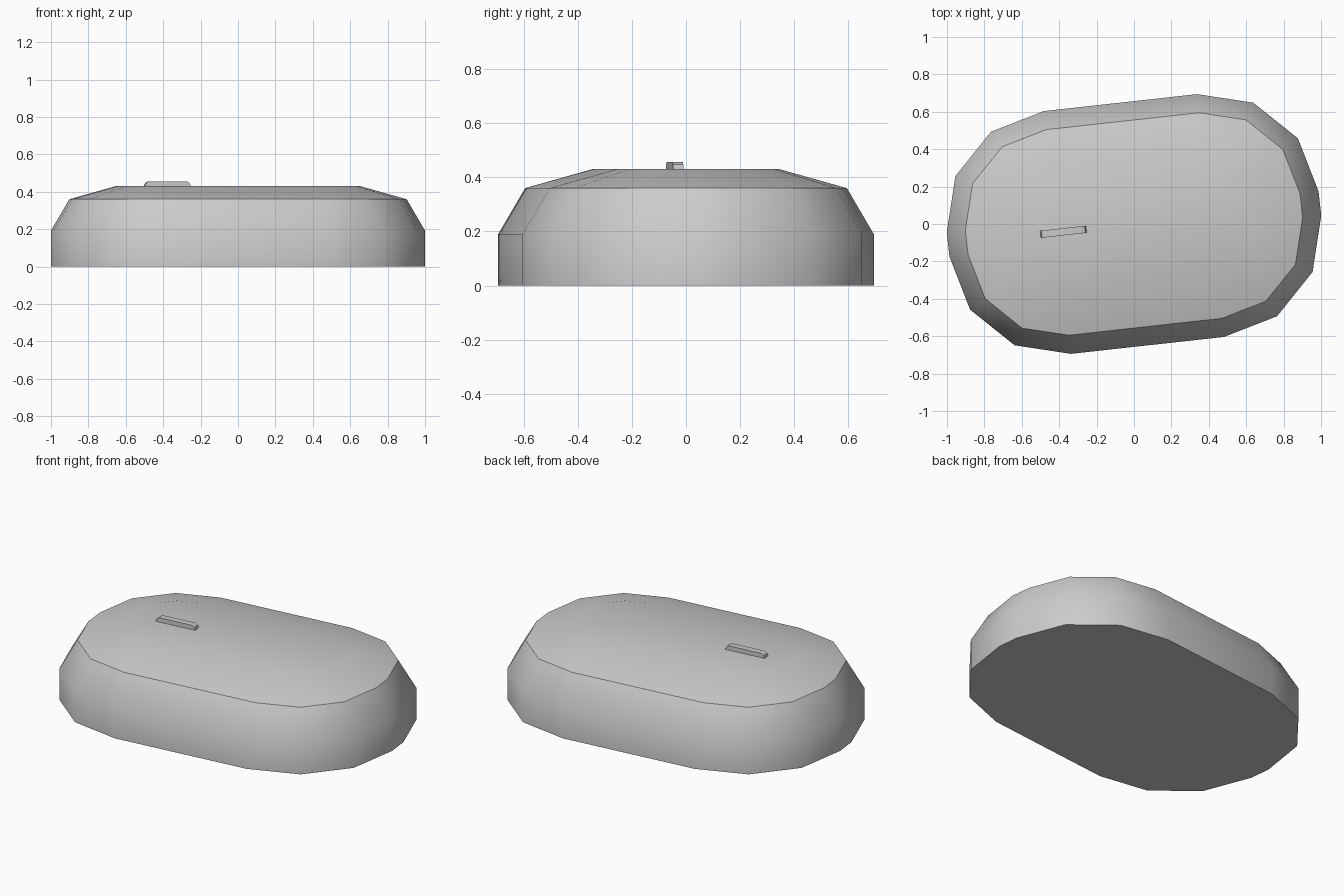
import bpy, bmesh, math

if "Cube" in bpy.data.objects:
    bpy.data.objects.remove(bpy.data.objects["Cube"])

TURN = math.radians(6.3)


def finish(name, bm):
    bmesh.ops.recalc_face_normals(bm, faces=bm.faces)
    mesh = bpy.data.meshes.new(name)
    bm.to_mesh(mesh)
    bm.free()
    obj = bpy.data.objects.new(name, mesh)
    bpy.context.collection.objects.link(obj)
    obj.rotation_euler.z = TURN
    bpy.ops.object.select_all(action='DESELECT')
    obj.select_set(True)
    bpy.context.view_layer.objects.active = obj
    bpy.ops.object.shade_smooth_by_angle(angle=math.radians(35))
    return obj


def rounded_outline(cx, cy, r, steps=3):
    pts = []
    for q, (sx, sy) in enumerate([(1, 1), (-1, 1), (-1, -1), (1, -1)]):
        for i in range(steps + 1):
            a = math.pi / 2 * (q + i / steps)
            pts.append((sx * cx + r * math.cos(a), sy * cy + r * math.sin(a)))
    return pts


# Body: rounded rectangle stepped inwards towards the top
bm = bmesh.new()
rings = []
for z, inset in [(0, 0), (0.19, 0), (0.36, 0.1), (0.43, 0.35)]:
    rings.append([bm.verts.new((x, y, z))
                  for x, y in rounded_outline(0.412, 0.065, 0.588 - inset)])
n = len(rings[0])
for low, high in zip(rings, rings[1:]):
    for i in range(n):
        j = (i + 1) % n
        bm.faces.new((low[i], low[j], high[j], high[i]))
bm.faces.new(rings[0])
bm.faces.new(rings[-1])
finish("body", bm)

# Scroll wheel: thin slab with rounded upper corners, sunk into the top
bm = bmesh.new()
half = [(0.123, 0.41), (0.123, 0.433), (0.117, 0.447), (0.102, 0.456)]
profile = half + [(-x, z) for x, z in reversed(half)]
sides = [[bm.verts.new((x - 0.38, y, z)) for x, z in profile] for y in (-0.019, 0.019)]
for s in sides:
    bm.faces.new(s)
for i in range(len(profile)):
    j = (i + 1) % len(profile)
    bm.faces.new((sides[0][i], sides[0][j], sides[1][j], sides[1][i]))
finish("scroll_wheel", bm)
